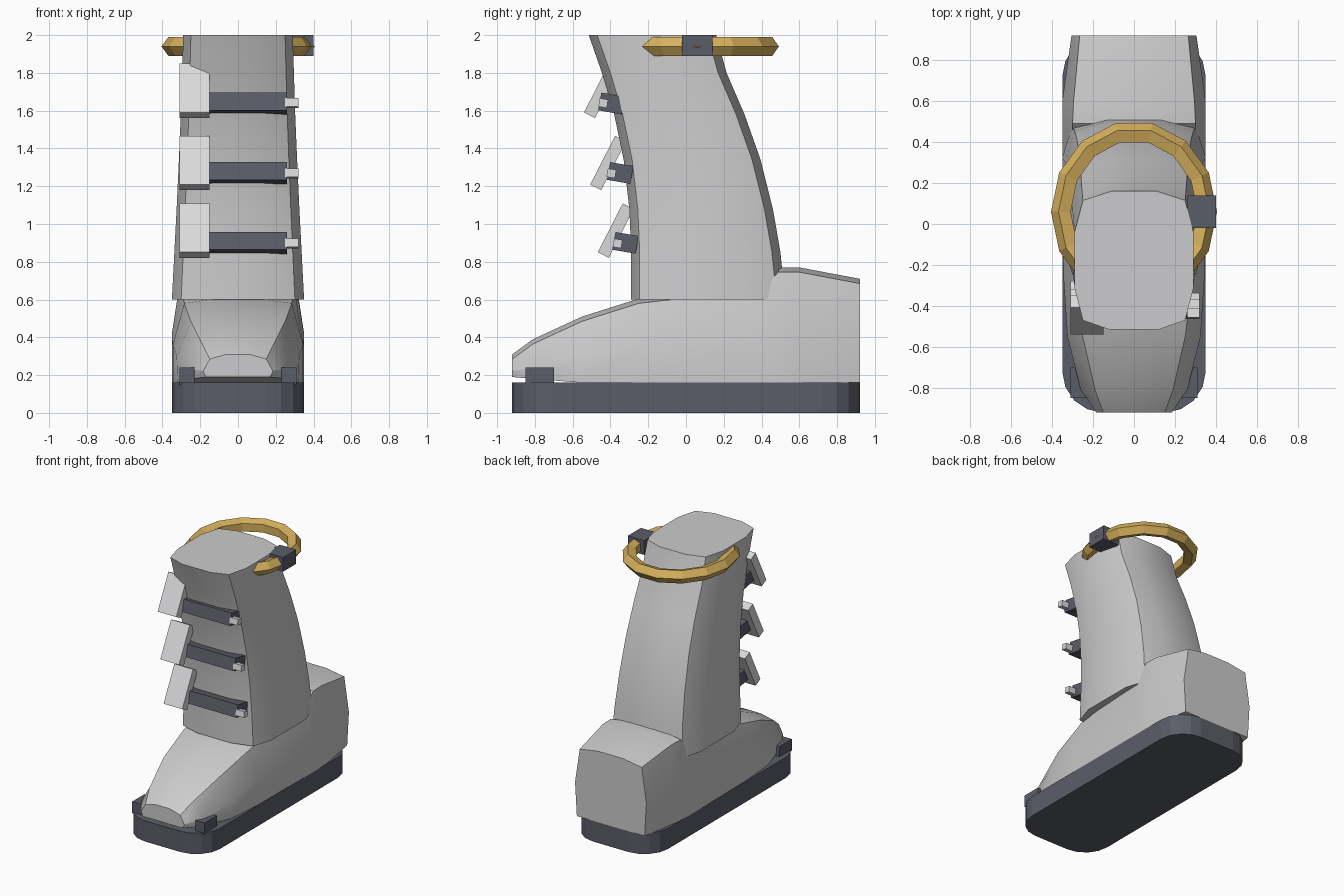
import bpy, bmesh, math
from mathutils import Matrix, Vector

cube = bpy.data.objects.get("Cube")
if cube:
    bpy.data.objects.remove(cube, do_unlink=True)


def material(name, r, g, b):
    m = bpy.data.materials.new(name)
    m.use_nodes = True
    m.diffuse_color = (r, g, b, 1)
    m.node_tree.nodes["Principled BSDF"].inputs["Base Color"].default_value = (r, g, b, 1)
    return m


shell = material("shell grey", 0.60, 0.60, 0.61)
metal = material("buckle light grey", 0.70, 0.70, 0.71)
dark = material("dark slate", 0.105, 0.11, 0.14)
gold = material("gold", 0.68, 0.44, 0.11)


def finish(name, bm, mat, smooth=None):
    bmesh.ops.recalc_face_normals(bm, faces=bm.faces)
    mesh = bpy.data.meshes.new(name)
    bm.to_mesh(mesh)
    bm.free()
    mesh.materials.append(mat)
    ob = bpy.data.objects.new(name, mesh)
    bpy.context.collection.objects.link(ob)
    if smooth:
        bpy.ops.object.select_all(action="DESELECT")
        bpy.context.view_layer.objects.active = ob
        ob.select_set(True)
        bpy.ops.object.shade_smooth_by_angle(angle=math.radians(smooth))
    return ob


def box(name, centre, size, mat, tilt=0):
    bm = bmesh.new()
    bmesh.ops.create_cube(bm, size=1, matrix=Matrix.Diagonal((*size, 1)))
    bm.transform(Matrix.Translation(centre) @ Matrix.Rotation(math.radians(tilt), 4, "X"))
    return finish(name, bm, mat)


def loft(name, rings, mat, smooth):
    bm = bmesh.new()
    loops = [[bm.verts.new(p) for p in ring] for ring in rings]
    n = len(loops[0])
    for a, b in zip(loops, loops[1:]):
        for i in range(n):
            j = (i + 1) % n
            bm.faces.new((a[i], a[j], b[j], b[i]))
    bm.faces.new(loops[0])
    bm.faces.new(loops[-1])
    return finish(name, bm, mat, smooth)


def mirrored(half):
    """Close a half section across x = 0."""
    return half + [(-x, y, z) for x, y, z in reversed(half)]


# Sole: slab with rounded plan corners
bm = bmesh.new()
bmesh.ops.create_cube(bm, size=1, matrix=Matrix.Translation((0, 0, 0.08)) @ Matrix.Diagonal((0.7, 1.84, 0.16, 1)))
upright = [e for e in bm.edges if abs(e.verts[0].co.z - e.verts[1].co.z) > 0.1]
bmesh.ops.bevel(bm, geom=upright, offset=0.2, segments=4, profile=0.5, affect="EDGES")
finish("sole", bm, dark)

# Foot shell: y, bottom z, bottom width, side width, side z, shoulder width, top z
foot = [
    (-0.92, 0.19, 0.17, 0.185, 0.22, 0.15, 0.31),
    (-0.81, 0.18, 0.25, 0.26, 0.24, 0.19, 0.39),
    (-0.55, 0.16, 0.32, 0.325, 0.30, 0.25, 0.51),
    (-0.25, 0.16, 0.345, 0.345, 0.36, 0.285, 0.605),
    (0.40, 0.16, 0.35, 0.35, 0.40, 0.30, 0.68),
    (0.49, 0.16, 0.35, 0.35, 0.42, 0.30, 0.77),
    (0.60, 0.16, 0.345, 0.35, 0.42, 0.295, 0.77),
    (0.92, 0.16, 0.29, 0.305, 0.42, 0.265, 0.71),
]
loft("foot_shell", [mirrored([(w0, y, zb), (w1, y, zm), (w2, y, zt - 0.025), (w2 * 0.4, y, zt)])
                    for y, zb, w0, w1, zm, w2, zt in foot], shell, 35)

# Shaft: z, front y, back y, half width
shaft = [
    (0.60, -0.29, 0.525, 0.35),
    (0.85, -0.29, 0.50, 0.337),
    (1.08, -0.30, 0.46, 0.325),
    (1.34, -0.33, 0.395, 0.313),
    (1.58, -0.38, 0.31, 0.303),
    (1.80, -0.445, 0.215, 0.296),
    (2.00, -0.515, 0.16, 0.29),
]
loft("shaft", [mirrored([(w * 0.42, f, z), (w * 0.86, f + 0.045, z), (w, f + 0.2, z),
                         (w, b - 0.2, z), (w * 0.86, b - 0.045, z), (w * 0.38, b, z)])
               for z, f, b, w in shaft], shell, 35)

# Three buckles: strap, lever and catch, each given as (y, z)
buckles = [
    ("upper", (-0.395, 1.638), (-0.445, 1.705), (-0.438, 1.64)),
    ("middle", (-0.348, 1.27), (-0.412, 1.323), (-0.395, 1.268)),
    ("lower", (-0.32, 0.9), (-0.372, 0.965), (-0.362, 0.897)),
]
for name, strap, lever, catch in buckles:
    box(name + "_strap", (0, *strap), (0.52, 0.125, 0.095), dark, -10)
    box(name + "_lever", (-0.23, *lever), (0.16, 0.065, 0.29), metal, -27)
    box(name + "_catch", (0.285, *catch), (0.07, 0.045, 0.045), metal, -10)

# Toe lugs
for side, sx in (("left", 1), ("right", -1)):
    box(side + "_toe_lug", (sx * 0.27, -0.775, 0.195), (0.08, 0.15, 0.09), dark)

# Cuff ring: five-sided tube swept round an ellipse
ring_steps, tube_steps, tube = 14, 5, 0.053
bm = bmesh.new()
loops = []
for i in range(ring_steps):
    a = math.tau * i / ring_steps
    loop = []
    for k in range(tube_steps):
        t = math.tau * k / tube_steps
        d = tube * math.cos(t)
        loop.append(bm.verts.new(Vector((math.cos(a) * (0.352 + d), 0.06 + math.sin(a) * (0.39 + d),
                                         1.94 + tube * math.sin(t)))))
    loops.append(loop)
for i in range(ring_steps):
    a, b = loops[i], loops[(i + 1) % ring_steps]
    for k in range(tube_steps):
        m = (k + 1) % tube_steps
        bm.faces.new((a[k], b[k], b[m], a[m]))
finish("cuff_ring", bm, gold)

# Ring clasp
box("ring_clasp", (0.33, 0.06, 1.945), (0.14, 0.16, 0.11), dark)
